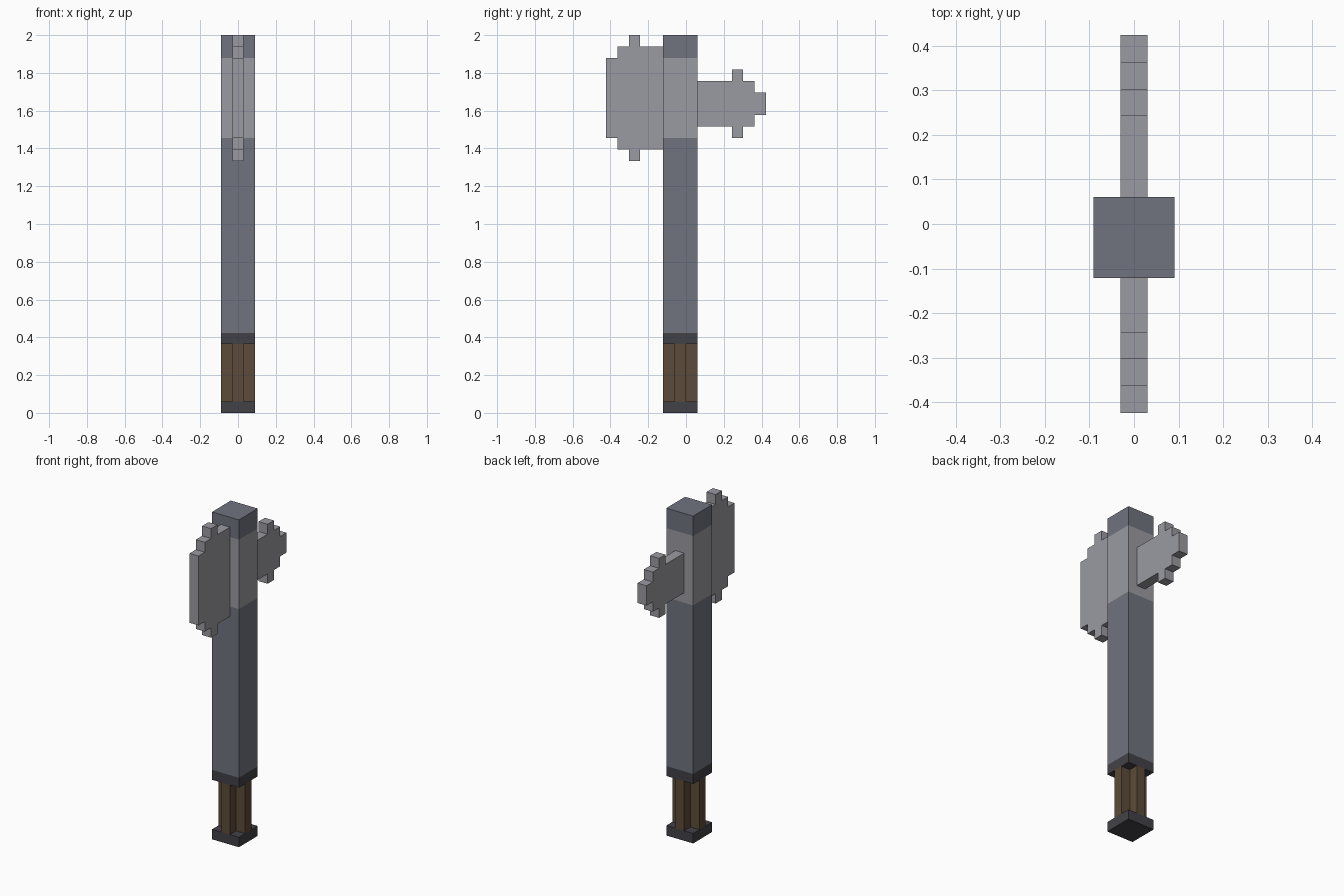
import bpy
import bmesh
from mathutils import Vector

U = 2 / 33  # one block of the grid

if "Cube" in bpy.data.objects:
    bpy.data.objects.remove(bpy.data.objects["Cube"], do_unlink=True)


def material(name, rgb):
    mat = bpy.data.materials.new(name)
    mat.use_nodes = True
    mat.diffuse_color = (*rgb, 1)
    bsdf = next(n for n in mat.node_tree.nodes if n.type == "BSDF_PRINCIPLED")
    bsdf.inputs["Base Color"].default_value = (*rgb, 1)
    return mat


shaft_grey = material("shaft grey", (0.162, 0.174, 0.208))
light_steel = material("light steel", (0.323, 0.323, 0.361))
dark_iron = material("dark iron", (0.054, 0.053, 0.064))
brown_wood = material("brown wood", (0.107, 0.071, 0.041))


def prism(name, outline, levels, mats, axes):
    """Extrude an outline through the levels, one material per band.
    axes maps (outline a, outline b, level) to x, y and z."""
    bm = bmesh.new()
    rings = [[bm.verts.new(Vector([(a, b, h)[i] for i in axes]) * U) for a, b in outline]
             for h in levels]
    n = len(outline)
    for band, (low, high) in enumerate(zip(rings, rings[1:])):
        for i in range(n):
            j = (i + 1) % n
            bm.faces.new((low[i], low[j], high[j], high[i])).material_index = band
    bm.faces.new(rings[0])
    bm.faces.new(rings[-1]).material_index = len(mats) - 1
    bmesh.ops.recalc_face_normals(bm, faces=bm.faces)
    mesh = bpy.data.meshes.new(name)
    bm.to_mesh(mesh)
    bm.free()
    for mat in mats:
        mesh.materials.append(mat)
    obj = bpy.data.objects.new(name, mesh)
    bpy.context.collection.objects.link(obj)
    return obj


def stepped(columns, middle):
    """Outline from (start, end, half height) columns, mirrored about the middle."""
    top = [(y, middle + h) for start, end, h in columns for y in (start, end)]
    return top + [(y, 2 * middle - z) for y, z in reversed(top)]


UPRIGHT = (0, 1, 2)
SIDEWAYS = (2, 0, 1)
square = [(-1.5, -2), (1.5, -2), (1.5, 1), (-1.5, 1)]

# Pommel and banded shaft
prism("pommel", square, [0, 1], [dark_iron], UPRIGHT)
prism("shaft", square, [6, 7, 24, 31, 33],
      [dark_iron, shaft_grey, light_steel, shaft_grey], UPRIGHT)

# Cross-shaped grip
cross = [(-.5, -2), (.5, -2), (.5, -1), (1.5, -1), (1.5, 0), (.5, 0),
         (.5, 1), (-.5, 1), (-.5, 0), (-1.5, 0), (-1.5, -1), (-.5, -1)]
prism("grip", cross, [1, 6], [brown_wood], UPRIGHT)

# Broad front blade and small rear spike
blade = stepped([(-7, -6, 3.5), (-6, -5, 4.5), (-5, -4, 5.5), (-4, -1.5, 4.5)], 27.5)
prism("front_blade", blade, [-.5, .5], [light_steel], SIDEWAYS)
spike = stepped([(.5, 4, 2), (4, 5, 3), (5, 6, 2), (6, 7, 1)], 27)
prism("rear_spike", spike, [-.5, .5], [light_steel], SIDEWAYS)
